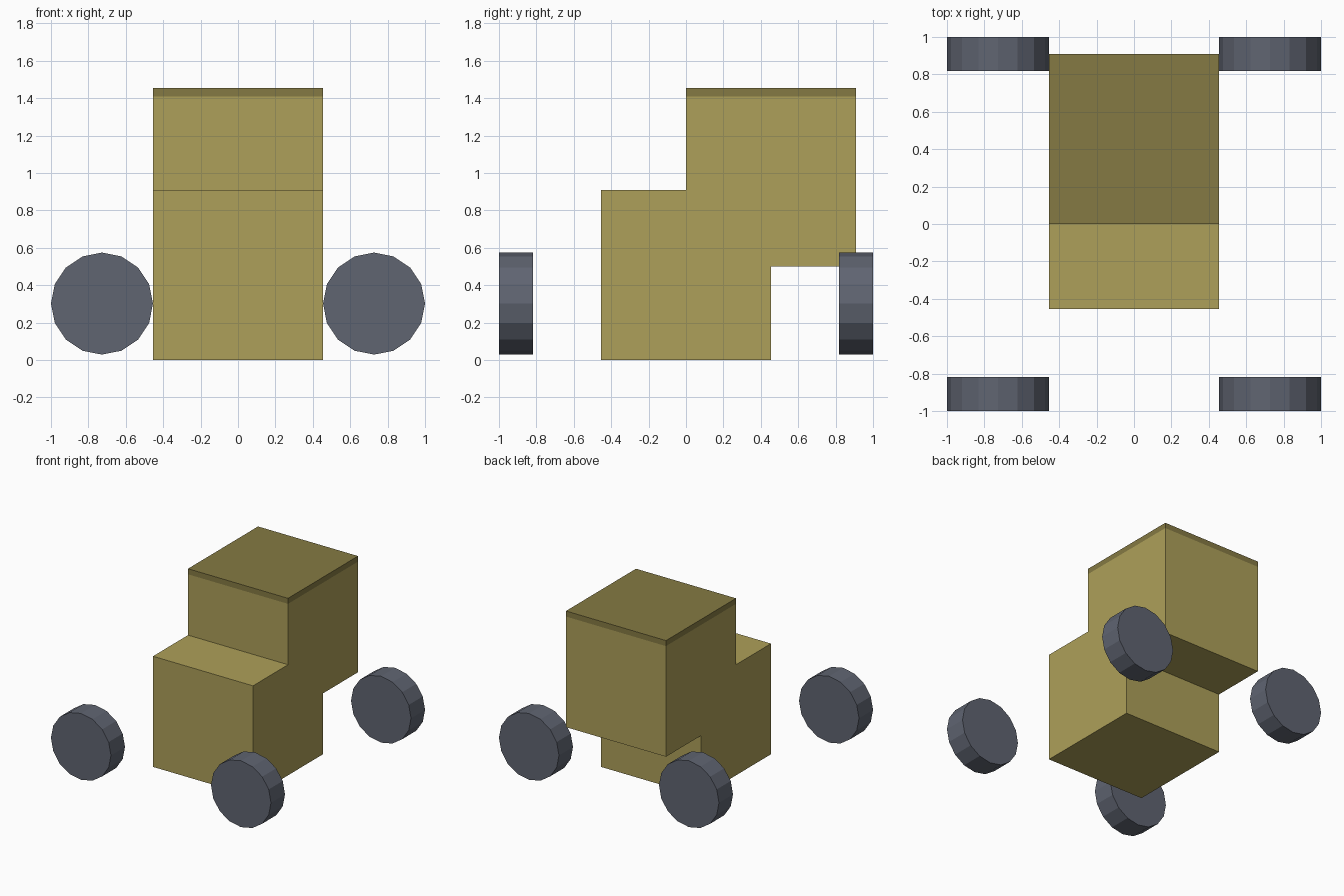
import bpy, bmesh
from math import pi

if "Cube" in bpy.data.objects:
    bpy.data.objects.remove(bpy.data.objects["Cube"])

H = 0.4545          # half of the basic block size
CABIN_TOP = 1.409


def material(name, rgb):
    m = bpy.data.materials.new(name)
    m.diffuse_color = (*rgb, 1)
    m.use_nodes = True
    m.node_tree.nodes["Principled BSDF"].inputs["Base Color"].default_value = m.diffuse_color
    return m


tan = material("tan", (0.42, 0.35, 0.10))
olive = material("olive", (0.235, 0.195, 0.056))
slate = material("slate", (0.115, 0.128, 0.165))


def extrude_side(name, profile, mat):
    """Extrude a (y, z) side profile across the full body width."""
    bm = bmesh.new()
    face = bm.faces.new([bm.verts.new((-H, y, z)) for y, z in profile])
    ext = bmesh.ops.extrude_face_region(bm, geom=[face])
    verts = [v for v in ext["geom"] if isinstance(v, bmesh.types.BMVert)]
    bmesh.ops.translate(bm, verts=verts, vec=(2 * H, 0, 0))
    bmesh.ops.recalc_face_normals(bm, faces=bm.faces)
    mesh = bpy.data.meshes.new(name)
    bm.to_mesh(mesh)
    bm.free()
    mesh.materials.append(mat)
    obj = bpy.data.objects.new(name, mesh)
    bpy.context.collection.objects.link(obj)
    return obj


# Stepped body: low front block with the raised cabin behind it
extrude_side("body", [(-H, 0), (H, 0), (H, 0.5), (2 * H, 0.5),
                      (2 * H, CABIN_TOP), (0, CABIN_TOP),
                      (0, 2 * H), (-H, 2 * H)], tan)

# Thin dark roof on the cabin
extrude_side("roof", [(0, CABIN_TOP), (2 * H, CABIN_TOP),
                      (2 * H, 1.4545), (0, 1.4545)], olive)

# Four 16-sided wheels at the corners
for fore, y in (("front", -0.909), ("back", 0.909)):
    for side, x in (("left", -0.7273), ("right", 0.7273)):
        bpy.ops.mesh.primitive_cylinder_add(
            vertices=16, radius=0.2727, depth=0.182,
            location=(x, y, 0.302), rotation=(pi / 2, 0, 0))
        wheel = bpy.context.object
        wheel.name = f"{fore}_{side}_wheel"
        wheel.data.materials.append(slate)
